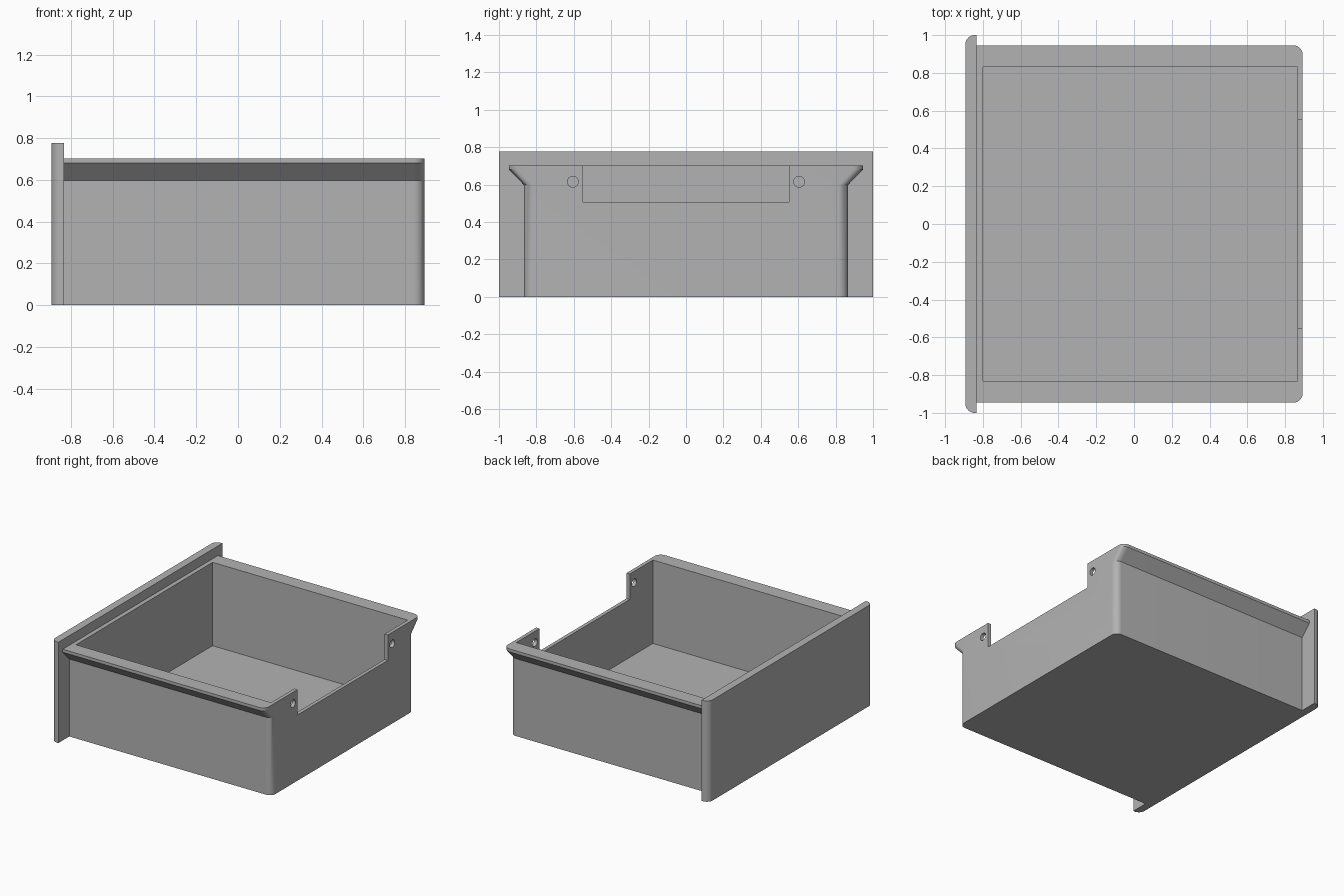
import bpy, bmesh, math

cube = bpy.data.objects.get("Cube")
if cube:
    bpy.data.objects.remove(cube, do_unlink=True)

GREY = (0.45, 0.45, 0.45, 1)
grey = bpy.data.materials.new("plain grey")
grey.use_nodes = True
grey.diffuse_color = GREY
grey.node_tree.nodes["Principled BSDF"].inputs["Base Color"].default_value = GREY

BACK, FRONT, JOINT = 0.893, -0.893, -0.833
RIM = 0.703


def outline(x_flat, x_round, half_y, radius, steps=10):
    """Rectangle with square corners at x_flat and rounded ones at x_round."""
    side = 1 if x_round > x_flat else -1
    arc = []
    for i in range(steps + 1):
        a = math.pi / 2 * i / steps
        arc.append((x_round - side * radius * (1 - math.cos(a)),
                    half_y - radius * (1 - math.sin(a))))
    pts = [(x_flat, -half_y)] + [(x, -y) for x, y in reversed(arc)]
    return pts + arc + [(x_flat, half_y)]


def loft(name, sections):
    """Solid through a stack of (z, outline) sections."""
    bm = bmesh.new()
    rings = [[bm.verts.new((x, y, z)) for x, y in pts] for z, pts in sections]
    n = len(rings[0])
    for low, high in zip(rings, rings[1:]):
        for i in range(n):
            j = (i + 1) % n
            bm.faces.new((low[i], low[j], high[j], high[i]))
    bm.faces.new(rings[0])
    bm.faces.new(rings[-1])
    bmesh.ops.recalc_face_normals(bm, faces=bm.faces)
    mesh = bpy.data.meshes.new(name)
    bm.to_mesh(mesh)
    bm.free()
    mesh.materials.append(grey)
    obj = bpy.data.objects.new(name, mesh)
    bpy.context.collection.objects.link(obj)
    return obj


def cut(target, cutter):
    mod = target.modifiers.new(cutter.name, 'BOOLEAN')
    mod.operation = 'DIFFERENCE'
    mod.solver = 'EXACT'
    mod.object = cutter
    bpy.context.view_layer.objects.active = target
    bpy.ops.object.modifier_apply(modifier=mod.name)
    bpy.data.objects.remove(cutter, do_unlink=True)


def box(name, low, high):
    bpy.ops.mesh.primitive_cube_add(size=1, location=[(a + b) / 2 for a, b in zip(low, high)])
    obj = bpy.context.object
    obj.name = name
    obj.scale = [b - a for a, b in zip(low, high)]
    obj.data.materials.append(grey)
    bpy.context.view_layer.update()
    return obj


# Drawer tray with flared side rails
WALL, RAIL = 0.866, 0.946
tray = loft("drawer_tray", [(z, outline(JOINT, BACK, y, 0.05)) for z, y in
                            ((0, WALL), (0.597, WALL), (0.68, RAIL), (RIM, RAIL))])

# Storage cavity and the notch in the rear wall
cut(tray, box("cavity_cutter", (-0.8, -0.832, 0.06), (0.865, 0.832, 1)))
cut(tray, box("notch_cutter", (0.8, -0.55, 0.507), (1, 0.55, 1)))

# Screw holes beside the notch
for y in (-0.605, 0.605):
    bpy.ops.mesh.primitive_cylinder_add(vertices=32, radius=0.029, depth=0.2,
                                        location=(0.88, y, 0.615),
                                        rotation=(0, math.pi / 2, 0))
    hole = bpy.context.object
    hole.name = "hole_cutter"
    hole.data.materials.append(grey)
    cut(tray, hole)

# Front panel with rounded outer edges
panel = loft("front_panel", [(z, outline(JOINT, FRONT, 1, 0.05)) for z in (0, 0.777)])

for obj in (tray, panel):
    bpy.ops.object.select_all(action='DESELECT')
    obj.select_set(True)
    bpy.context.view_layer.objects.active = obj
    bpy.ops.object.shade_smooth_by_angle(angle=math.radians(30))
